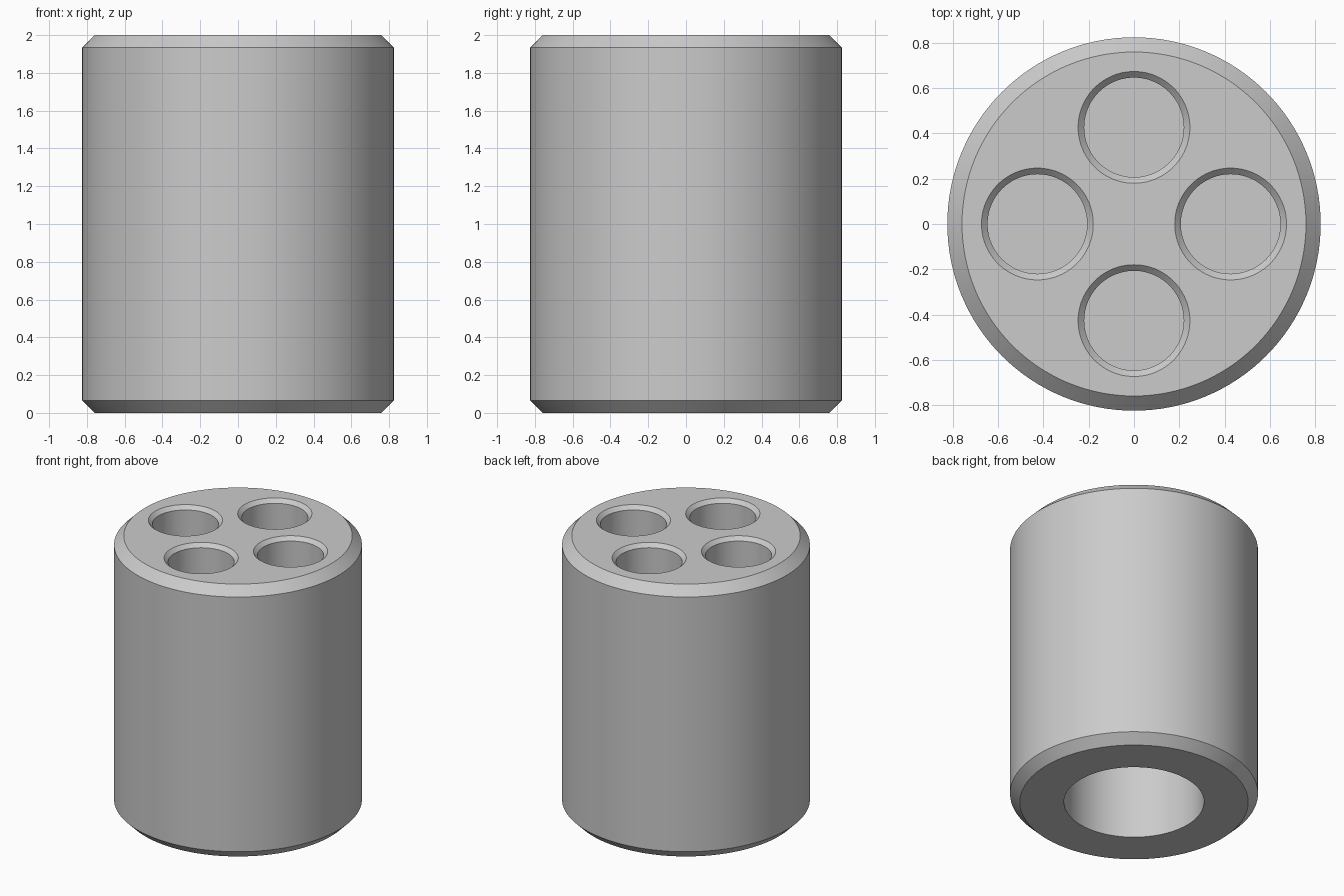
import bpy
import bmesh
import math

if "Cube" in bpy.data.objects:
    bpy.data.objects.remove(bpy.data.objects["Cube"], do_unlink=True)

HEIGHT, RADIUS, BEVEL = 2.0, 0.825, 0.065
BORE_RADIUS, BORE_DEPTH = 0.466, 0.8
HOLE_RADIUS, HOLE_LIP, HOLE_DEPTH, HOLE_OFFSET = 0.22, 0.027, 0.8, 0.427

grey = bpy.data.materials.new("plain grey")
grey.use_nodes = True
colour = (0.6, 0.6, 0.6, 1)
grey.diffuse_color = colour
grey.node_tree.nodes["Principled BSDF"].inputs["Base Color"].default_value = colour


def add_lathe(bm, profile, centre=(0, 0), segments=96):
    """Loft circles through (radius, z) pairs and cap both ends."""
    rings = []
    for r, z in profile:
        angles = [2 * math.pi * i / segments for i in range(segments)]
        rings.append([bm.verts.new((centre[0] + r * math.cos(a),
                                    centre[1] + r * math.sin(a), z)) for a in angles])
    for low, high in zip(rings, rings[1:]):
        for i in range(segments):
            j = (i + 1) % segments
            bm.faces.new((low[i], low[j], high[j], high[i]))
    bm.faces.new(rings[0][::-1])
    bm.faces.new(rings[-1])


def to_object(bm, name):
    bmesh.ops.recalc_face_normals(bm, faces=bm.faces[:])
    mesh = bpy.data.meshes.new(name)
    bm.to_mesh(mesh)
    bm.free()
    mesh.materials.append(grey)
    obj = bpy.data.objects.new(name, mesh)
    bpy.context.collection.objects.link(obj)
    return obj


# Bevelled cylinder with the wide blind bore in its underside
bm = bmesh.new()
add_lathe(bm, [(BORE_RADIUS, BORE_DEPTH), (BORE_RADIUS, 0), (RADIUS - BEVEL, 0),
               (RADIUS, BEVEL), (RADIUS, HEIGHT - BEVEL), (RADIUS - BEVEL, HEIGHT)], segments=128)
body = to_object(bm, "holder_body")

# Four countersunk hole cutters around the axis
bm = bmesh.new()
for k in range(4):
    turn = k * math.pi / 2
    add_lathe(bm, [(HOLE_RADIUS, HEIGHT - HOLE_DEPTH), (HOLE_RADIUS, HEIGHT - HOLE_LIP),
                   (HOLE_RADIUS + HOLE_LIP, HEIGHT), (HOLE_RADIUS + HOLE_LIP, HEIGHT + 0.1)],
              (HOLE_OFFSET * math.cos(turn), HOLE_OFFSET * math.sin(turn)))
cutter = to_object(bm, "hole_cutter")
cutter.hide_render = True

# Cut the holes and drop the cutter
cut = body.modifiers.new("top_holes", "BOOLEAN")
cut.operation = "DIFFERENCE"
cut.solver = "EXACT"
cut.object = cutter
bpy.ops.object.select_all(action="DESELECT")
bpy.context.view_layer.objects.active = body
body.select_set(True)
bpy.ops.object.modifier_apply(modifier=cut.name)
bpy.data.objects.remove(cutter, do_unlink=True)

# Smooth round walls, crisp rims
bpy.ops.object.shade_smooth_by_angle(angle=math.radians(30))
